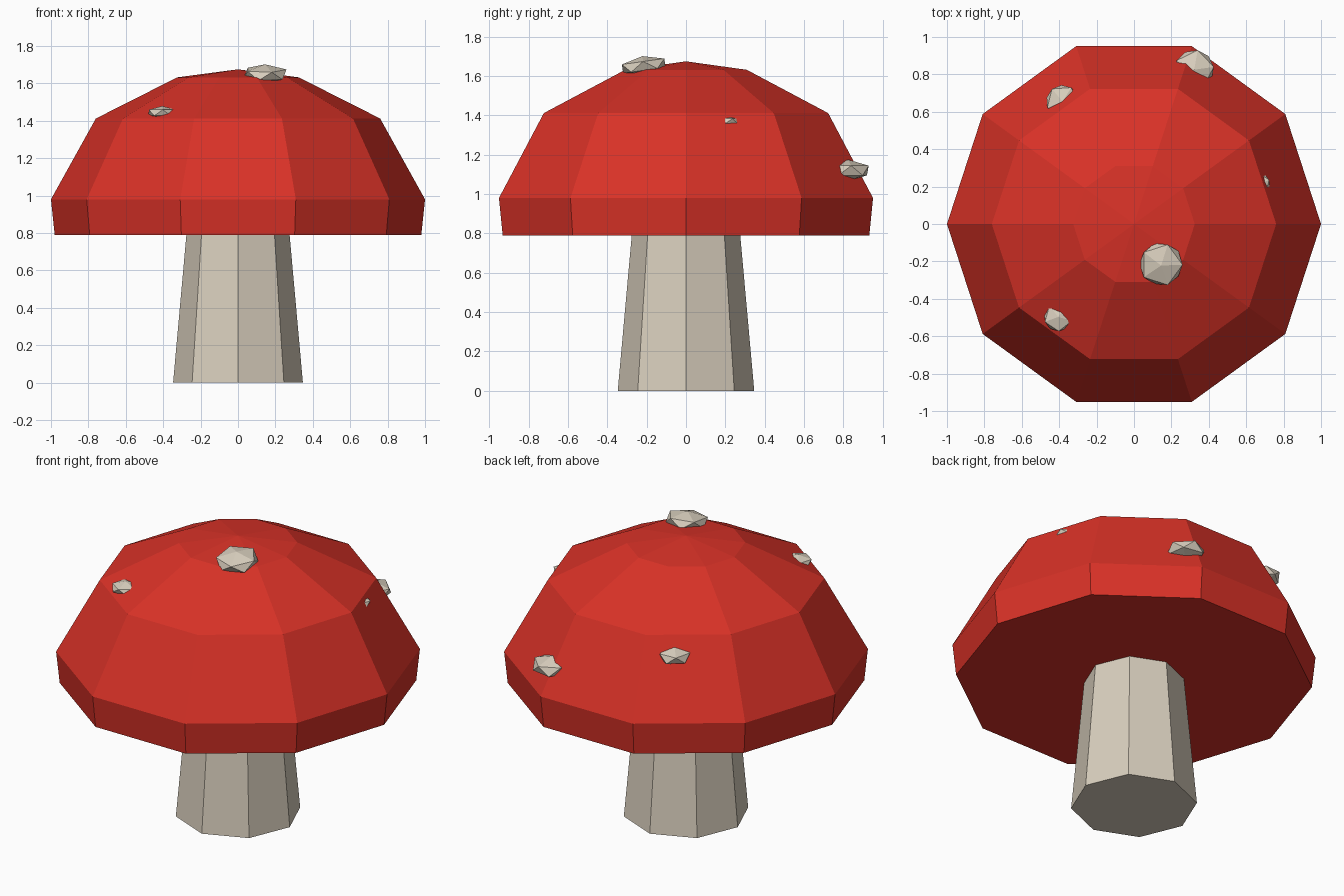
import bpy
import bmesh
from math import cos, sin, tau, radians
from mathutils import Euler, Matrix, Vector

default = bpy.data.objects.get("Cube")
if default:
    bpy.data.objects.remove(default, do_unlink=True)


def make_material(name, rgb):
    mat = bpy.data.materials.new(name)
    mat.use_nodes = True
    colour = (*rgb, 1.0)
    mat.diffuse_color = colour
    shader = mat.node_tree.nodes["Principled BSDF"]
    shader.inputs["Base Color"].default_value = colour
    shader.inputs["Roughness"].default_value = 0.9
    return mat


def finish(bm, name, mat):
    bmesh.ops.recalc_face_normals(bm, faces=bm.faces)
    mesh = bpy.data.meshes.new(name)
    bm.to_mesh(mesh)
    bm.free()
    mesh.materials.append(mat)
    obj = bpy.data.objects.new(name, mesh)
    bpy.context.collection.objects.link(obj)
    return obj


def lathe(name, profile, sides, mat, apex=None):
    """Stack flat-sided rings of (radius, height), closed by a lid or a point."""
    bm = bmesh.new()
    rings = [[bm.verts.new((r * cos(tau * i / sides), r * sin(tau * i / sides), z))
              for i in range(sides)] for r, z in profile]
    for low, high in zip(rings, rings[1:]):
        for i in range(sides):
            j = (i + 1) % sides
            bm.faces.new((low[i], low[j], high[j], high[i]))
    bm.faces.new(rings[0][::-1])
    top = rings[-1]
    if apex is None:
        bm.faces.new(top)
    else:
        tip = bm.verts.new((0, 0, apex))
        for i in range(sides):
            bm.faces.new((top[i], top[(i + 1) % sides], tip))
    return finish(bm, name, mat)


def spot(name, centre, radius, height, turn, mat, tilt=0.0):
    """Flattened faceted pebble, partly sunk into the cap."""
    bm = bmesh.new()
    bmesh.ops.create_icosphere(bm, subdivisions=1, radius=1.0)
    rotation = Euler((radians(tilt), 0, radians(turn))).to_matrix().to_4x4()
    scale = Matrix.Diagonal((radius, radius, height, 1))
    bm.transform(Matrix.Translation(Vector(centre)) @ rotation @ scale)
    return finish(bm, name, mat)


red = make_material("cap_red", (0.69, 0.031, 0.02))
cream = make_material("pale_cream", (0.69, 0.62, 0.51))

# Tapered eight-sided stem
lathe("stem", [(0.347, 0.0), (0.275, 0.8)], 8, cream)

# Ten-sided domed cap with a flat underside
lathe("cap", [(0.98, 0.79), (1.0, 0.98), (0.76, 1.412), (0.325, 1.632)],
      10, red, apex=1.675)

# Raised spots scattered over the cap
spot("crown_spot", (0.145, -0.215, 1.652), 0.128, 0.05, 0, cream, tilt=8)
spot("front_spot", (-0.405, -0.497, 1.443), 0.085, 0.036, 200, cream)
spot("back_spot", (-0.382, 0.655, 1.305), 0.098, 0.046, 130, cream)
spot("rear_side_spot", (0.322, 0.825, 1.12), 0.118, 0.055, 80, cream)
spot("side_spot", (0.664, 0.214, 1.37), 0.07, 0.03, 20, cream)
